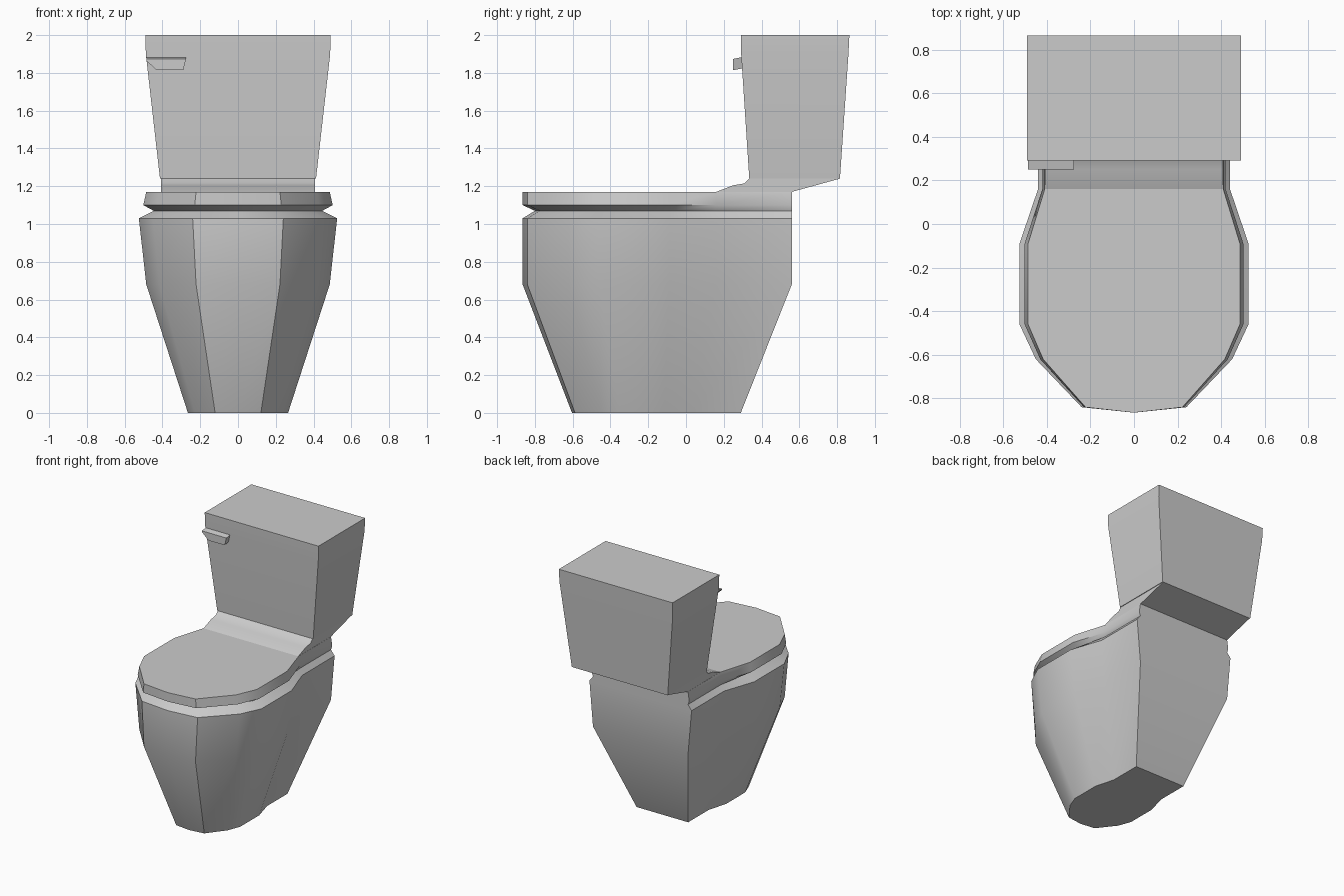
import bpy, bmesh

if "Cube" in bpy.data.objects:
    bpy.data.objects.remove(bpy.data.objects["Cube"])

mat = bpy.data.materials.new("porcelain grey")
mat.diffuse_color = (0.6, 0.6, 0.6, 1)
mat.use_nodes = True
mat.node_tree.nodes["Principled BSDF"].inputs["Base Color"].default_value = mat.diffuse_color


def finish(name, bm, angle=0.7):
    bmesh.ops.recalc_face_normals(bm, faces=bm.faces[:])
    me = bpy.data.meshes.new(name)
    bm.to_mesh(me)
    bm.free()
    me.materials.append(mat)
    ob = bpy.data.objects.new(name, me)
    bpy.context.collection.objects.link(ob)
    bpy.context.view_layer.objects.active = ob
    ob.select_set(True)
    bpy.ops.object.shade_smooth_by_angle(angle=angle)
    ob.select_set(False)
    return ob


def loft(name, rings, angle=0.7):
    """Skin a stack of equal-length point rings and cap both ends."""
    bm = bmesh.new()
    vs = [[bm.verts.new(p) for p in r] for r in rings]
    n = len(vs[0])
    for a, b in zip(vs, vs[1:]):
        for i in range(n):
            j = (i + 1) % n
            bm.faces.new((a[i], a[j], b[j], b[i]))
    bm.faces.new(vs[0])
    bm.faces.new(vs[-1])
    return finish(name, bm, angle)


# bowl, seat groove and closed lid: one plan outline, scaled per level
half = [(0.24, -0.84), (0.45, -0.62), (0.525, -0.46), (0.525, -0.09),
        (0.44, 0.16), (0.44, 0.56)]
plan = [(0, -0.865)] + half + [(-x, y) for x, y in reversed(half)]


def ring(z, sx, sy=1.0, oy=0.0, groove=0.0):
    pts = []
    for x, y in plan:
        if y > 0.1:                      # groove fades out at the rear
            pts.append((x * max(sx, 0.93) if z > 0.5 else x * sx, y * sy + oy, z))
        else:
            pts.append((x * sx, y * sy + oy + (groove if y < -0.5 else 0), z))
    return pts


loft("bowl_and_lid", [
    ring(0, 0.505, 0.627, -0.061),
    ring(0.68, 0.925),
    ring(1.03, 1.0),
    ring(1.07, 0.85, groove=0.065),
    ring(1.10, 0.955),
    ring(1.17, 0.925),
])

# neck: side profile swept across the width
neck = [(0.16, 1.16), (0.16, 1.17), (0.25, 1.205), (0.31, 1.215), (0.335, 1.24),
        (0.40, 1.27), (0.80, 1.27), (0.815, 1.24), (0.56, 1.17), (0.56, 1.16)]
loft("neck", [[(x, y, z) for y, z in neck] for x in (-0.408, 0.408)])


# tank: tapered box with straight top band
def rect(z, hx, y0, y1):
    return [(-hx, y0, z), (hx, y0, z), (hx, y1, z), (-hx, y1, z)]


loft("tank", [
    rect(1.24, 0.413, 0.335, 0.815),
    rect(1.90, 0.488, 0.292, 0.86),
    rect(2.0, 0.49, 0.29, 0.865),
])

# flush lever
lever = [(-0.485, 1.88), (-0.275, 1.88), (-0.29, 1.82), (-0.43, 1.82), (-0.485, 1.87)]
loft("flush_lever", [[(x, 0.25, z - 0.006) for x, z in lever],
                     [(x, 0.31, z + 0.006) for x, z in lever]], 0.3)
